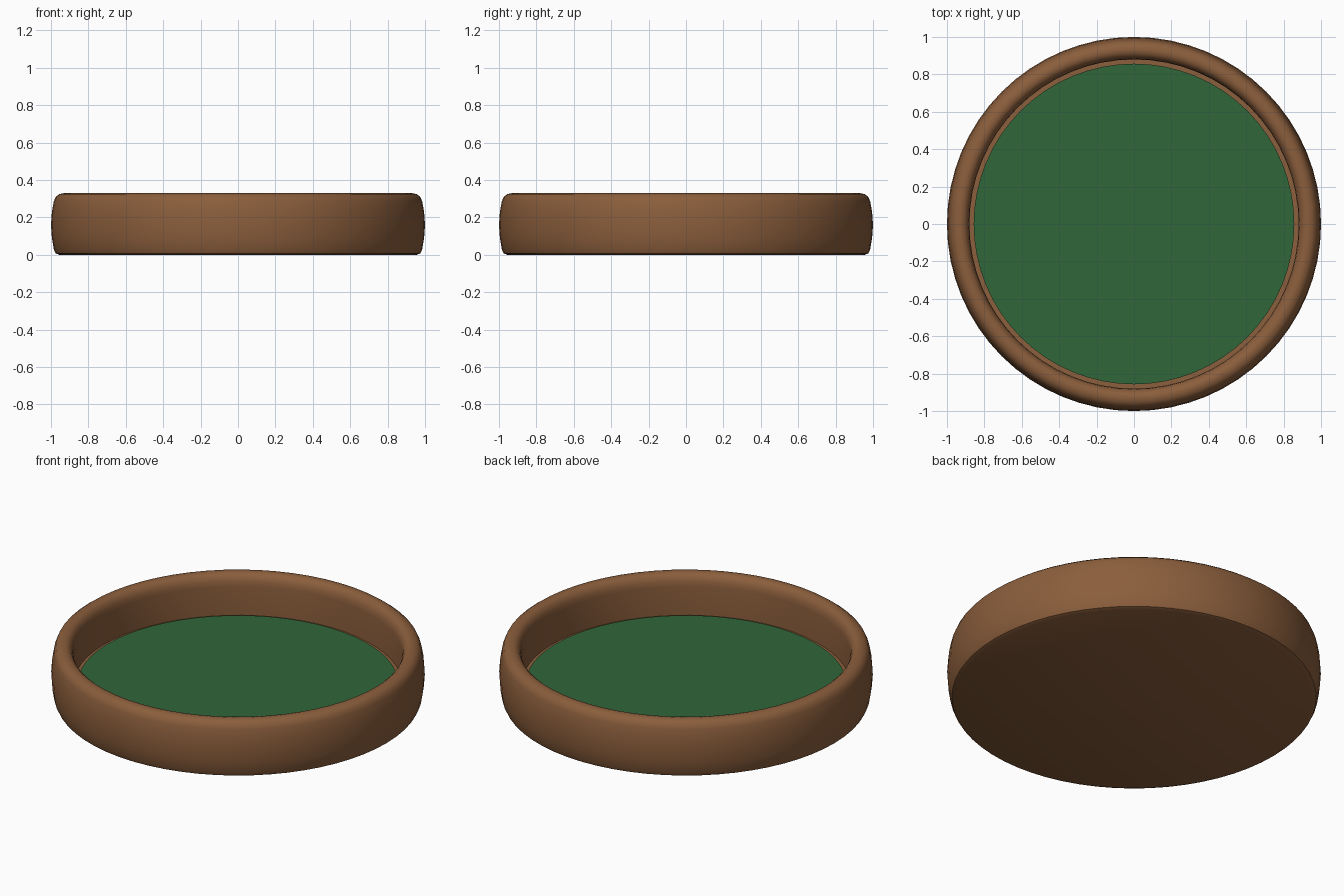
import bpy, bmesh, math

if "Cube" in bpy.data.objects:
    bpy.data.objects.remove(bpy.data.objects["Cube"])

SIDES = 64


def material(name, rgb):
    m = bpy.data.materials.new(name)
    m.diffuse_color = (*rgb, 1)
    m.use_nodes = True
    m.node_tree.nodes["Principled BSDF"].inputs["Base Color"].default_value = m.diffuse_color
    return m


def lathe(name, profile, mat, angle=40):
    """Spin an (r, z) profile around z; r = 0 ends become poles."""
    bm = bmesh.new()
    rings = []
    for r, z in profile:
        if r == 0:
            rings.append([bm.verts.new((0, 0, z))] * SIDES)
        else:
            rings.append([bm.verts.new((r * math.cos(2 * math.pi * i / SIDES),
                                        r * math.sin(2 * math.pi * i / SIDES), z))
                          for i in range(SIDES)])
    for a, b in zip(rings, rings[1:]):
        for i in range(SIDES):
            j = (i + 1) % SIDES
            quad = list(dict.fromkeys((a[i], a[j], b[j], b[i])))
            bm.faces.new(quad)
    bmesh.ops.recalc_face_normals(bm, faces=bm.faces[:])
    me = bpy.data.meshes.new(name)
    bm.to_mesh(me)
    bm.free()
    me.materials.append(mat)
    ob = bpy.data.objects.new(name, me)
    bpy.context.collection.objects.link(ob)
    bpy.ops.object.select_all(action='DESELECT')
    ob.select_set(True)
    bpy.context.view_layer.objects.active = ob
    bpy.ops.object.shade_smooth_by_angle(angle=math.radians(angle))
    return ob


wood = material("brown wood", (0.258, 0.112, 0.045))
felt = material("green felt", (0.030, 0.133, 0.042))

# Tray body: flat base, slightly bulged outer wall, rounded rim, recessed floor
lathe("tray_body", [
    (0, 0), (0.955, 0), (0.975, 0.008), (0.985, 0.03), (0.995, 0.09),
    (1.0, 0.16), (0.995, 0.23), (0.985, 0.285), (0.975, 0.31), (0.955, 0.325),
    (0.93, 0.33), (0.91, 0.325), (0.895, 0.312), (0.884, 0.29),
    (0.88, 0.26), (0.88, 0.09), (0, 0.09)], wood)

# Felt disc lying on the floor
lathe("felt_lining", [(0, 0.085), (0.857, 0.085), (0.857, 0.10), (0, 0.10)], felt)
